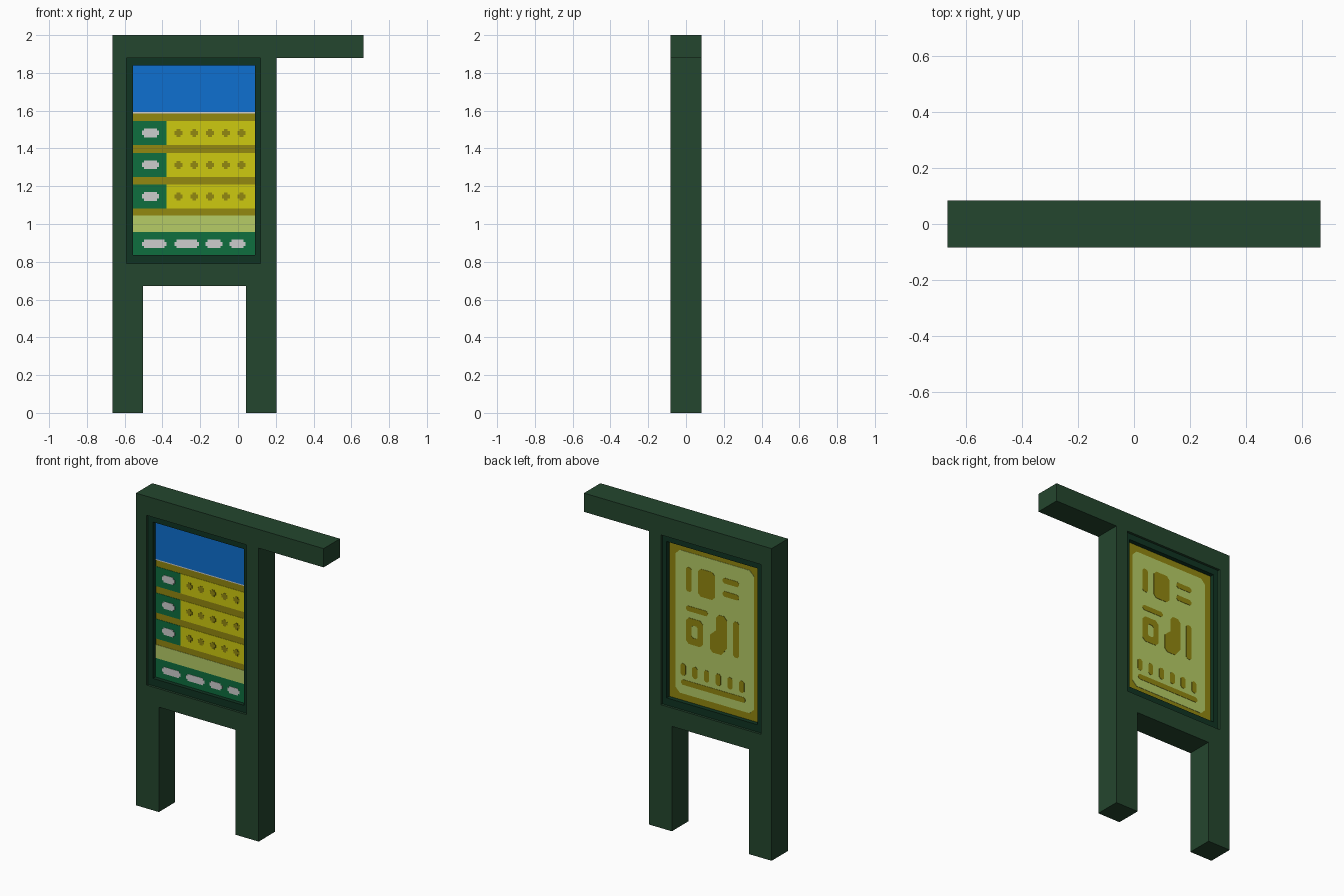
import bpy, bmesh
from mathutils import Matrix

cube = bpy.data.objects.get("Cube")
if cube:
    bpy.data.objects.remove(cube, do_unlink=True)


def material(name, r, g, b):
    """Flat material from 0-255 screen values, stored as linear."""
    lin = [((c / 255 + 0.055) / 1.055) ** 2.4 for c in (r, g, b)] + [1]
    m = bpy.data.materials.new(name)
    m.use_nodes = True
    m.diffuse_color = lin
    m.node_tree.nodes["Principled BSDF"].inputs["Base Color"].default_value = lin
    return m


FRAME = material("frame green", 36, 70, 46)
DARK = material("dark green", 16, 52, 34)
BLUE = material("sky blue", 14, 112, 208)
YELLOW = material("yellow", 206, 202, 16)
OLIVE = material("olive", 146, 136, 16)
GREEN = material("label green", 14, 110, 62)
WHITE = material("pale grey", 206, 206, 206)
PALE = material("pale lime", 182, 204, 102)


def rect(x0, x1, z0, z1):
    return [(x0, z0), (x1, z0), (x1, z1), (x0, z1)]


def chamfered(x0, x1, z0, z1, c):
    """Rectangle with cut corners."""
    return [(x0 + c, z0), (x1 - c, z0), (x1, z0 + c), (x1, z1 - c),
            (x1 - c, z1), (x0 + c, z1), (x0, z1 - c), (x0, z0 + c)]


def stepped(x, z, w, h, s):
    """Centred rectangle with square notches at its corners."""
    a, b = w / 2, h / 2
    quarter = [(a, b - s), (a - s, b - s), (a - s, b)]
    pts = []
    for sx, sz in ((1, 1), (-1, 1), (-1, -1), (1, -1)):
        q = quarter if sx * sz > 0 else quarter[::-1]
        pts += [(x + sx * px, z + sz * pz) for px, pz in q]
    return pts


def plate(name, loops, y0, y1, mat):
    """Extrude outlines in the xz plane from y0 to y1; inner loops are holes."""
    curve = bpy.data.curves.new(name, 'CURVE')
    curve.dimensions = '2D'
    curve.fill_mode = 'BOTH'
    curve.extrude = abs(y1 - y0) / 2
    for loop in loops:
        s = curve.splines.new('POLY')
        s.points.add(len(loop) - 1)
        for p, (x, z) in zip(s.points, loop):
            p.co = (x, z, 0, 1)
        s.use_cyclic_u = True
    temp = bpy.data.objects.new(name + " outline", curve)
    bpy.context.collection.objects.link(temp)
    graph = bpy.context.evaluated_depsgraph_get()
    mesh = bpy.data.meshes.new_from_object(temp.evaluated_get(graph))
    bpy.data.objects.remove(temp, do_unlink=True)
    bpy.data.curves.remove(curve)
    mesh.transform(Matrix.Translation((0, (y0 + y1) / 2, 0)) @ Matrix.Rotation(1.5707963, 4, 'X'))
    bm = bmesh.new()
    bm.from_mesh(mesh)
    bmesh.ops.remove_doubles(bm, verts=bm.verts, dist=1e-5)
    bmesh.ops.recalc_face_normals(bm, faces=bm.faces)
    for f in bm.faces:
        f.smooth = False
        f.material_index = 0
    bm.to_mesh(mesh)
    bm.free()
    mesh.name = name
    mesh.materials.clear()
    mesh.materials.append(mat)
    obj = bpy.data.objects.new(name, mesh)
    bpy.context.collection.objects.link(obj)
    return obj


# Frame with legs, opening and overhanging arm
opening = rect(-.59, .12, .79, 1.88 - .002)
window = rect(-.555, .09, .836, 1.838)
outline = [(-.665, 0), (-.503, 0), (-.503, .672), (.042, .672), (.042, 0), (.205, 0),
           (.205, 1.88), (.665, 1.88), (.665, 2), (-.665, 2)]
plate("frame", [outline, opening], -.083, .083, FRAME)

# Recessed surround and the board inside it
plate("surround", [opening, window], -.068, .068, DARK)
plate("board", [window], -.04, .04, OLIVE)

# Front poster: sky, rows of dots with labels, lower strips
F0, F1, F2 = -.039, -.042, -.044
plate("sky_panel", [rect(-.555, .09, 1.592, 1.838)], F0, F1, BLUE)
plate("sky_edge", [rect(-.555, .09, 1.586, 1.592)], F0, F1, WHITE)
rows = [1.482, 1.313, 1.146]
plate("row_strips", [rect(-.378, .09, z - .063, z + .063) for z in rows], F0, F1, YELLOW)
plate("row_labels", [rect(-.555, -.378, z - .063, z + .063) for z in rows], F0, F1, GREEN)
plate("row_badges", [stepped(-.463, z, .09, .046, .011) for z in rows], F1, F2, WHITE)
plate("row_dots", [stepped(-.315 + i * .0835, z, .042, .042, .011)
                   for z in rows for i in range(5)], F1, F2, OLIVE)
plate("lime_strip", [rect(-.555, .09, .958, 1.044)], F0, F1, PALE)
plate("bottom_strip", [rect(-.555, .09, .836, .958)], F0, F1, GREEN)
plate("bottom_badges", [stepped(x, .895, w, .044, .011) for x, w in
                        ((-.443, .13), (-.272, .13), (-.127, .09), (-.002, .086))], F1, F2, WHITE)

# Back poster: lime sheet with olive markings
B0, B1, B2 = .039, .042, .044
plate("back_sheet", [chamfered(-.51, .045, .88, 1.795, .03)], B0, B1, PALE)
bars = [(-.07, -.03, 1.545, 1.70), (-.405, -.29, 1.665, 1.70), (-.405, -.29, 1.58, 1.615),
        (-.185, -.03, 1.42, 1.453), (-.405, -.365, 1.21, 1.44), (-.45, .005, .937, .971)]
bars += [(x - .018, x + .018, .997, 1.073) for x in [-.01 - i * .083 for i in range(6)]]
plate("back_bars", [chamfered(*b, .011) for b in bars], B1, B2, OLIVE)
plate("back_block", [chamfered(-.235, -.115, 1.535, 1.713, .02)], B1, B2, OLIVE)
plate("back_ring", [chamfered(-.15, -.03, 1.21, 1.378, .02),
                    chamfered(-.113, -.07, 1.255, 1.335, .01)], B1, B2, OLIVE)
plate("back_step", [[(-.22, 1.2), (-.28, 1.2), (-.32, 1.25), (-.32, 1.43), (-.30, 1.452),
                     (-.262, 1.452), (-.245, 1.43), (-.245, 1.35), (-.2, 1.31), (-.2, 1.22)]],
      B1, B2, OLIVE)
